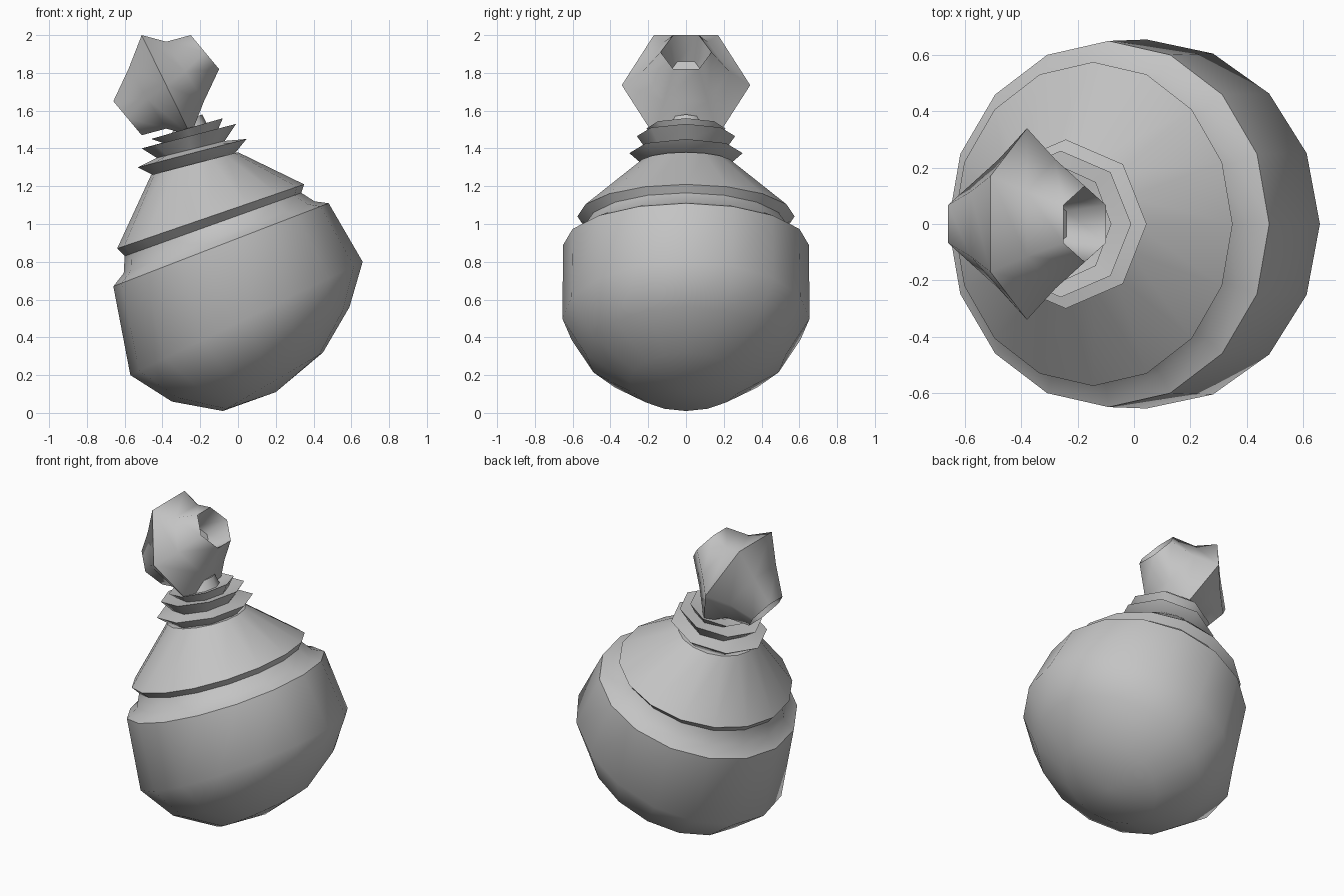
import bpy, bmesh, math
from mathutils import Vector

cube = bpy.data.objects.get("Cube")
if cube:
    bpy.data.objects.remove(cube, do_unlink=True)

grey = bpy.data.materials.new("plain_grey")
grey.use_nodes = True
COLOUR = (0.55, 0.55, 0.55, 1)
grey.diffuse_color = COLOUR
grey.node_tree.nodes["Principled BSDF"].inputs["Base Color"].default_value = COLOUR


def loft(name, rings, sides, angle, turn=0.0):
    """Skin tilted rings, each given by its left end, right end (x, z) and y radius."""
    bm = bmesh.new()
    reach = math.cos(turn)
    loops = []
    for left, right, depth in rings:
        a, b = Vector((left[0], 0, left[1])), Vector((right[0], 0, right[1]))
        centre, half = (a + b) / 2, (b - a) / 2 / reach
        steps = [turn + math.tau * i / sides for i in range(sides)]
        loops.append([bm.verts.new(centre + half * math.cos(t) + Vector((0, depth * math.sin(t), 0)))
                      for t in steps])
    for low, high in zip(loops, loops[1:]):
        for i in range(sides):
            j = (i + 1) % sides
            bm.faces.new((low[i], low[j], high[j], high[i]))
    bm.faces.new(loops[0][::-1])
    bm.faces.new(loops[-1])
    bmesh.ops.remove_doubles(bm, verts=bm.verts, dist=0.0005)
    bmesh.ops.recalc_face_normals(bm, faces=bm.faces)
    mesh = bpy.data.meshes.new(name)
    bm.to_mesh(mesh)
    bm.free()
    mesh.materials.append(grey)
    obj = bpy.data.objects.new(name, mesh)
    bpy.context.collection.objects.link(obj)
    bpy.ops.object.select_all(action='DESELECT')
    obj.select_set(True)
    bpy.context.view_layer.objects.active = obj
    bpy.ops.object.shade_smooth_by_angle(angle=math.radians(angle))
    return obj


# Round bowl with a leaning rim
rim = ((-.66, .67), (.48, 1.11), .65)
loft("bowl", [
    ((.2, .11), (.2, .11), 0),
    ((-.08, .01), (.45, .32), .30),
    ((-.35, .06), (.59, .56), .53),
    ((-.57, .20), (.66, .80), .655),
    rim,
], 16, 60)

# Shoulder ledge and groove
loft("shoulder", [
    rim,
    ((-.605, .74), (.405, 1.12), .575),
    ((-.60, .83), (.335, 1.165), .53),
], 16, 35)

# Conical lid
loft("lid", [
    ((-.60, .83), (.335, 1.165), .53),
    ((-.64, .87), (.35, 1.21), .575),
    ((-.46, 1.26), (0, 1.38), .25),
], 16, 40)

# Three flared collars with a small neck on top
loft("collar", [
    ((-.45, 1.26), (-.02, 1.37), .23),
    ((-.53, 1.30), (.045, 1.45), .30),
    ((-.43, 1.35), (-.07, 1.44), .21),
    ((-.51, 1.40), (-.01, 1.53), .26),
    ((-.40, 1.43), (-.11, 1.49), .17),
    ((-.46, 1.45), (-.08, 1.56), .21),
    ((-.36, 1.46), (-.16, 1.52), .11),
    ((-.33, 1.52), (-.19, 1.58), .08),
], 8, 60)

# Hexagonal knob, one half turned about its middle to give the other
MID = Vector((-.38, 1.735))


def opposite(ring):
    left, right, depth = ring
    return tuple(2 * MID - Vector(right)), tuple(2 * MID - Vector(left)), depth


half_knob = [
    ((-.38, 1.965), (-.18, 1.65), .23),
    ((-.25, 2.0), (-.10, 1.82), .135),
    ((-.34, 1.86), (-.24, 1.74), .09),  # hollow mouth
]
knob = [opposite(r) for r in reversed(half_knob)]
knob += [((-.51, 2.0), (-.25, 1.47), .34)] + half_knob
loft("knob", knob, 6, 65, math.pi / 6)
